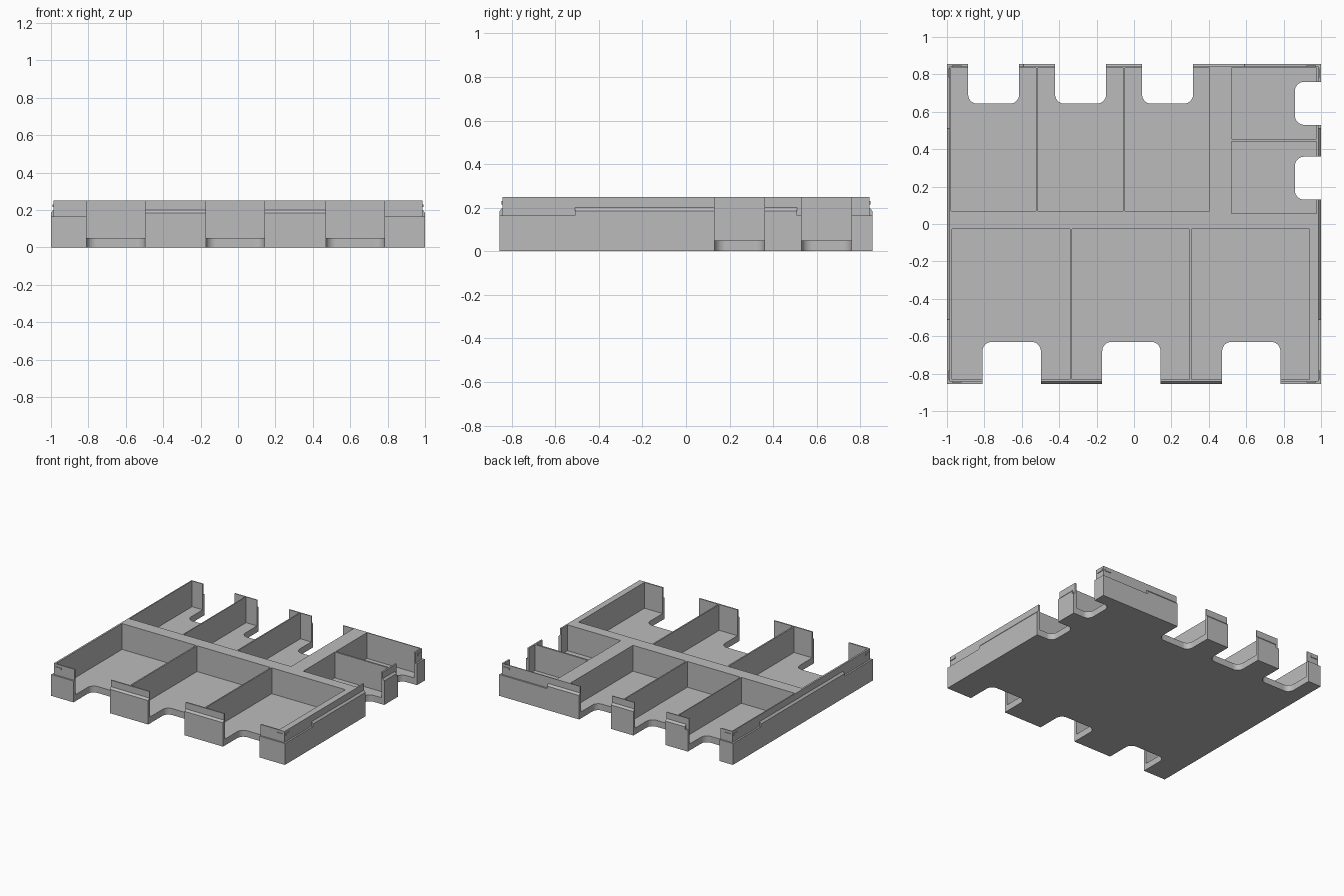
import bpy
import bmesh
from mathutils import Vector

cube = bpy.data.objects.get("Cube")
if cube:
    bpy.data.objects.remove(cube, do_unlink=True)

grey = bpy.data.materials.new("matte grey")
grey.use_nodes = True
colour = (0.5, 0.5, 0.5, 1)
grey.diffuse_color = colour
grey.node_tree.nodes["Principled BSDF"].inputs["Base Color"].default_value = colour

W, D, H = 1.0, 0.855, 0.25       # half width, half depth, height
INSET = 0.013                    # step from the base to the thin lip
STEP, FLOOR = 0.165, 0.05
LX, LY = W - INSET, D - INSET


def make_object(name, bm):
    bmesh.ops.recalc_face_normals(bm, faces=bm.faces[:])
    mesh = bpy.data.meshes.new(name)
    bm.to_mesh(mesh)
    bm.free()
    mesh.materials.append(grey)
    obj = bpy.data.objects.new(name, mesh)
    bpy.context.scene.collection.objects.link(obj)
    return obj


def box(name, x0, x1, y0, y1, z0, z1, radius=0):
    """Box between two corners, optionally with rounded upright edges."""
    bm = bmesh.new()
    bmesh.ops.create_cube(bm, size=1)
    for v in bm.verts:
        v.co = Vector((x1 if v.co.x > 0 else x0,
                       y1 if v.co.y > 0 else y0,
                       z1 if v.co.z > 0 else z0))
    if radius:
        upright = [e for e in bm.edges
                   if abs(e.verts[0].co.z - e.verts[1].co.z) > 0.01]
        bmesh.ops.bevel(bm, geom=upright, offset=radius, segments=7,
                        profile=0.5, affect='EDGES')
    return make_object(name, bm)


def ridge(name, half, side, along_x):
    """Raised ledge with a sloped top, running along one outer wall."""
    outer = D if along_x else W
    inner = outer - INSET
    profile = [(outer, STEP - 0.02), (outer, 0.185), (inner, 0.2),
               (inner - 0.004, 0.2), (inner - 0.004, STEP - 0.02)]
    bm = bmesh.new()
    verts = []
    for d, z in profile:
        co = (-half, d * side, z) if along_x else (d * side, -half, z)
        verts.append(bm.verts.new(co))
    face = bm.faces.new(verts)
    new = bmesh.ops.extrude_face_region(bm, geom=[face])["geom"]
    move = Vector((2 * half, 0, 0)) if along_x else Vector((0, 2 * half, 0))
    bmesh.ops.translate(bm, vec=move,
                        verts=[g for g in new if isinstance(g, bmesh.types.BMVert)])
    return make_object(name, bm)


def combine(target, tool, operation):
    mod = target.modifiers.new(operation.lower(), 'BOOLEAN')
    mod.operation, mod.solver, mod.object = operation, 'EXACT', tool
    bpy.context.view_layer.objects.active = target
    bpy.ops.object.modifier_apply(modifier=mod.name)
    bpy.data.objects.remove(tool, do_unlink=True)


# Base block with the stepped lip and the four sloped ledges
tray = box("tray", -W, W, -D, D, 0, STEP)
combine(tray, box("lip", -LX, LX, -LY, LY, 0.1, H), 'UNION')
for side in (-1, 1):
    combine(tray, ridge("long_ledge", 0.59, side, True), 'UNION')
    combine(tray, ridge("side_ledge", 0.51, side, False), 'UNION')

# Compartments: back row, right-hand pair, front row
pockets = [(x, x + 0.455, 0.07, 0.835) for x in (-0.978, -0.515, -0.05)]
pockets += [(0.52, 0.975, 0.055, 0.442), (0.52, 0.975, 0.455, 0.835)]
pockets += [(x, x + 0.63, -0.832, -0.027) for x in (-0.973, -0.332, 0.308)]
for p in pockets:
    combine(tray, box("pocket", *p, FLOOR, 1), 'DIFFERENCE')

# Finger notches with rounded corners, cut through wall and floor
notches = [(x, x + 0.273, 0.643, 1.2) for x in (-0.887, -0.422, 0.043)]
notches += [(x, x + 0.312, -1.2, -0.63) for x in (-0.81, -0.17, 0.471)]
notches += [(0.86, 1.3, y, y + 0.23) for y in (0.13, 0.53)]
for n in notches:
    combine(tray, box("notch", *n, -0.1, 1, radius=0.05), 'DIFFERENCE')

# Small snap bumps near the corners of the lip
for sx in (-1, 1):
    for sy in (-1, 1):
        cx, cy = sx * 0.947, sy * 0.807
        box("snap_bump_long", cx - 0.025, cx + 0.025,
            sy * LY - 0.005, sy * LY + 0.005, 0.215, 0.23)
        box("snap_bump_side", sx * LX - 0.005, sx * LX + 0.005,
            cy - 0.025, cy + 0.025, 0.215, 0.23)
